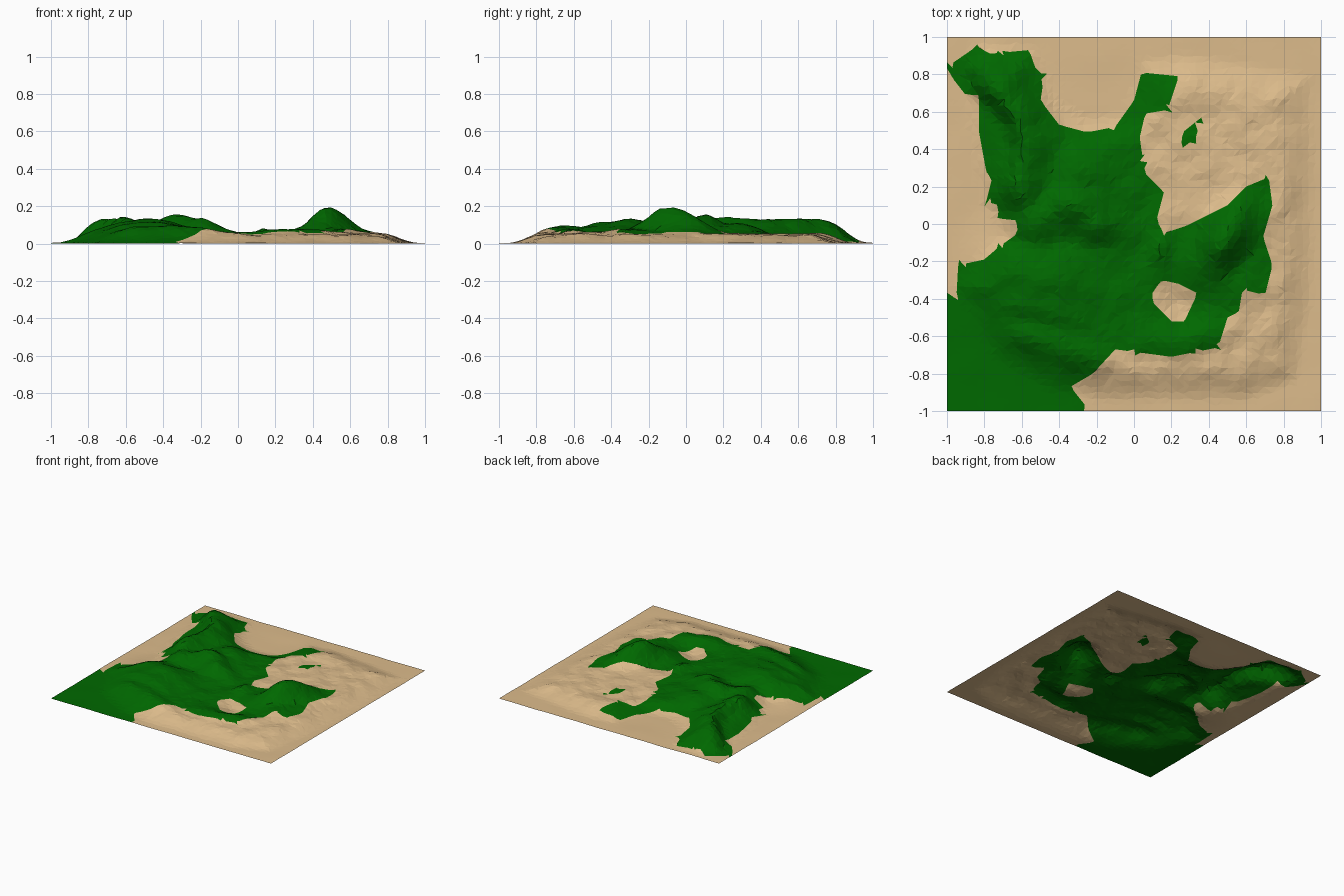
import bpy, bmesh, math, random
from mathutils import Vector, noise

if "Cube" in bpy.data.objects:
    bpy.data.objects.remove(bpy.data.objects["Cube"])

random.seed(4)
N = 60                                   # grid cells per side
CELL = 2 / N


def pts(*v):
    return [Vector((v[i], v[i + 1])) for i in range(0, len(v), 2)]


# Outline of the grass, read clockwise from the left edge
GRASS = pts(-1.1, -.36, -1, -.37, -.95, -.40, -.94, -.22, -.80, -.19, -.72, -.12, -.62, -.05,
            -.63, .02, -.73, .03, -.72, .10, -.79, .12, -.76, .24, -.79, .28, -.83, .50,
            -.83, .69, -.90, .69, -.97, .78, -1, .84, -.84, .95, -.77, .91, -.56, .93,
            -.53, .84, -.48, .79, -.50, .66, -.40, .53, -.25, .49, -.10, .52, 0, .66,
            .04, .81, .24, .79, .18, .61, .06, .59, .03, .46, .06, .27, .16, .17,
            .12, .02, .16, -.05, .28, -.01, .36, .03, .50, .10, .60, .20, .72, .25,
            .74, .10, .69, -.07, .74, -.22, .70, -.38, .58, -.35, .56, -.47, .50, -.50,
            .45, -.66, .20, -.71, -.10, -.67, -.22, -.80, -.34, -.87, -.26, -.97, -.30, -1.1, -1.1, -1.1)
HOLLOW = pts(.10, -.36, .15, -.30, .24, -.32, .34, -.37, .27, -.52, .20, -.52, .10, -.42)
ISLET = pts(.25, .40, .26, .49, .36, .57, .33, .46)
# Foot of the raised land
FOOT = pts(-.97, .88, -.80, .96, -.52, .95, -.42, .68, -.25, .58, -.06, .60, .03, .88, .25, .92,
           .60, .87, .95, .80, .97, .30, .96, -.40, .88, -.84, .62, -.95, -.20, -.95, -.45, -.90,
           -.75, -.72, -.98, -.32, -.72, -.03, -.80, .10, -.87, .30, -.90, .65)
# Crest of the north west cliff, running south
CREST = pts(-.82, .74, -.72, .69, -.62, .56, -.59, .42, -.61, .28, -.66, .15)
# Hills: x, y, height above plateau, length, width, angle
HILLS = [(.49, -.08, .15, .14, .08, 60), (-.33, .10, .11, .12, .08, 0),
         (-.20, .00, .085, .09, .08, 0), (-.61, .17, .085, .08, .08, 0),
         (-.52, .00, .07, .12, .08, 0), (-.48, -.30, .085, .20, .12, -20),
         (-.28, .27, .06, .12, .10, 0), (-.40, -.64, .05, .22, .07, -20),
         (-.45, -.47, .055, .2, .08, -20), (.14, -.13, .035, .04, .07, 0),
         (.58, -.30, .03, .08, .12, 0), (.28, -.61, .03, .20, .06, 5),
         (.25, -.42, -.03, .08, .08, 0)]


def edges(poly):
    return list(zip(poly, poly[1:] + poly[:1]))


def inside(p, poly):
    hit = False
    for a, b in edges(poly):
        if (a.y > p.y) != (b.y > p.y) and p.x < a.x + (p.y - a.y) * (b.x - a.x) / (b.y - a.y):
            hit = not hit
    return hit


def nearest(p, a, b):
    """Distance to a segment, side of it p lies on, and the nearest point."""
    d = b - a
    t = max(0, min(1, (p - a).dot(d) / d.length_squared))
    q = a + d * t
    return (p - q).length, d.x * (p.y - a.y) - d.y * (p.x - a.x), q


def closest(p, segs):
    return min((nearest(p, a, b) for a, b in segs), key=lambda r: r[0])


def smooth(lo, hi, x):
    t = max(0, min(1, (x - lo) / (hi - lo)))
    return t * t * (3 - 2 * t)


def height(p):
    # plateau that rises from the foot line
    s = smooth(0, .2, closest(p, edges(FOOT))[0]) if inside(p, FOOT) else 0
    # hills
    total, dip = 0, 0
    for x, y, h, l, w, ang in HILLS:
        c, q = math.cos(math.radians(ang)), math.sin(math.radians(ang))
        u, v = (p.x - x) * c + (p.y - y) * q, (p.y - y) * c - (p.x - x) * q
        g = h * math.exp(-.5 * ((u / l) ** 2 + (v / w) ** 2))
        if h < 0:
            dip += g
        else:
            total += g ** 2.5
    # cliff: steep to the west, gentle to the east, fading at both ends
    d, side, q = closest(p, list(zip(CREST, CREST[1:])))
    wide = .04 if side < 0 else .10
    fade = smooth(.08, .25, p.y) * smooth(-.93, -.74, p.x)
    total += (.085 * fade * math.exp(-.5 * (d / wide) ** 2)) ** 2.5
    rough = noise.noise(Vector((p.x * 8, p.y * 8, 2))) * .013 * s
    rough += noise.noise(Vector((p.x * 5, p.y * 5, 8))) * .003
    return max(0, .007 + .046 * s + total ** .4 + dip + rough + random.uniform(-.002, .002) * s)


def material(name, rgb):
    m = bpy.data.materials.new(name)
    m.diffuse_color = (*rgb, 1)
    m.use_nodes = True
    m.node_tree.nodes["Principled BSDF"].inputs["Base Color"].default_value = m.diffuse_color
    return m


# Terrain sheet: jittered grid snapped to the grass outline, flat shaded
BORDER = edges(GRASS) + edges(HOLLOW) + edges(ISLET)
bm = bmesh.new()
rows = []
for j in range(N + 1):
    row = []
    for i in range(N + 1):
        p = Vector((-1 + i * CELL, -1 + j * CELL))
        if 0 < i < N and 0 < j < N:
            d, side, q = closest(p, BORDER)
            if d < .48 * CELL and max(abs(q.x), abs(q.y)) < .985:
                p = q
            else:
                p += Vector((random.uniform(-.25, .25), random.uniform(-.25, .25))) * CELL
        row.append(bm.verts.new((p.x, p.y, height(p))))
    rows.append(row)
for j in range(N):
    for i in range(N):
        a, b, c, d = rows[j][i], rows[j][i + 1], rows[j + 1][i + 1], rows[j + 1][i]
        ac, bd = [closest(((m.co + n.co) / 2).to_2d(), BORDER)[0] for m, n in ((a, c), (b, d))]
        # lay the diagonal along the outline where it passes
        first = ac < bd if min(ac, bd) < .5 * CELL else random.random() < .5
        for t in ([(a, b, c), (a, c, d)] if first else [(a, b, d), (b, c, d)]):
            f = bm.faces.new(t)
            p = f.calc_center_median().to_2d()
            grass = (inside(p, GRASS) and not inside(p, HOLLOW)) or inside(p, ISLET)
            f.material_index = 1 if grass else 0
low = min(v.co.z for v in bm.verts)
for v in bm.verts:
    v.co.z -= low
mesh = bpy.data.meshes.new("terrain")
bm.to_mesh(mesh)
bm.free()
mesh.materials.append(material("sand", (.72, .50, .26)))
mesh.materials.append(material("grass green", (.0, .14, .0)))
bpy.context.collection.objects.link(bpy.data.objects.new("terrain", mesh))
